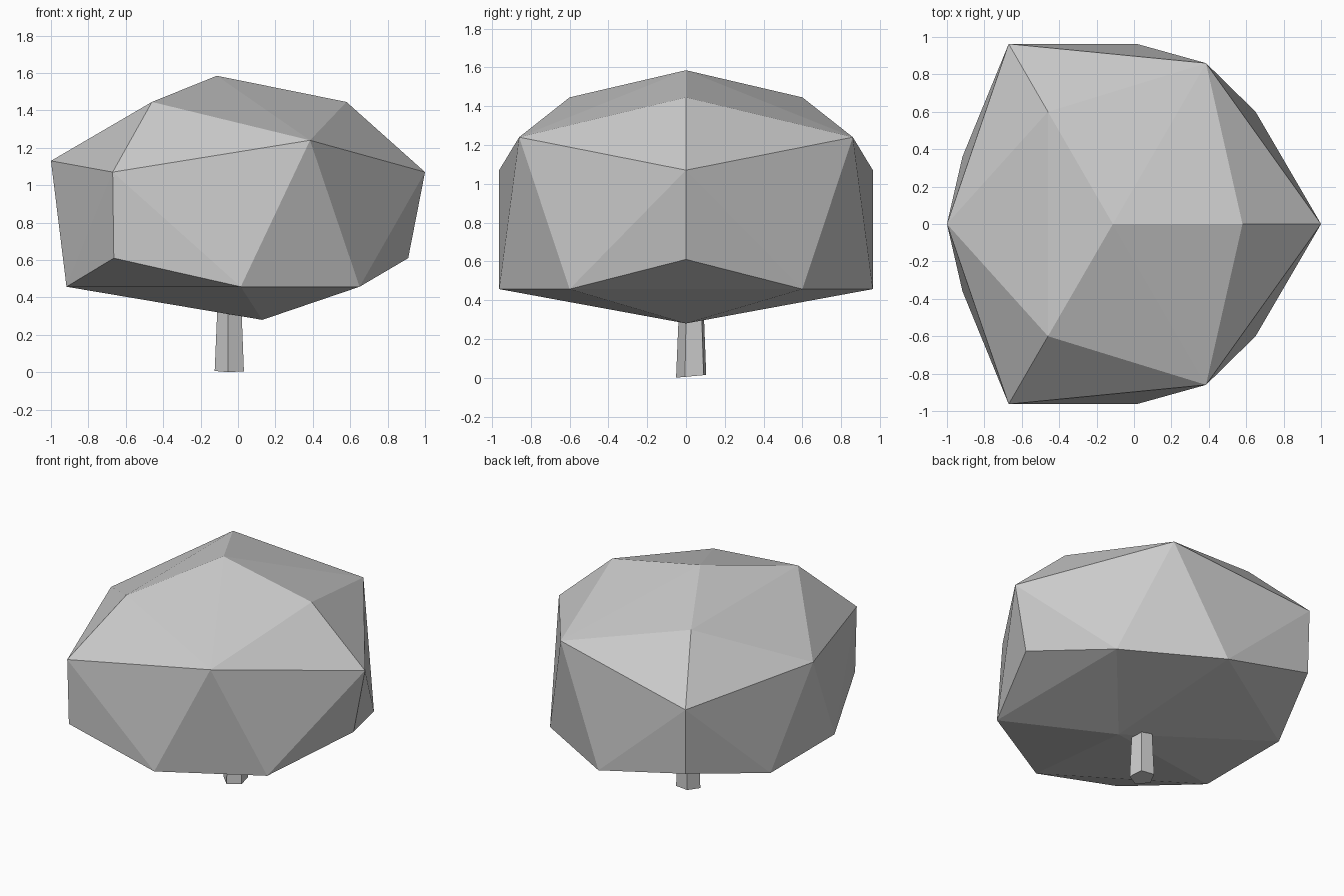
import bpy, bmesh, math
from mathutils import Matrix, Vector

cube = bpy.data.objects.get("Cube")
if cube:
    bpy.data.objects.remove(cube, do_unlink=True)


def make_material(name, color):
    mat = bpy.data.materials.new(name)
    mat.use_nodes = True
    mat.diffuse_color = color
    bsdf = next(n for n in mat.node_tree.nodes if n.type == 'BSDF_PRINCIPLED')
    bsdf.inputs["Base Color"].default_value = color
    return mat


def finish(bm, name, mat):
    bmesh.ops.recalc_face_normals(bm, faces=bm.faces)
    mesh = bpy.data.meshes.new(name)
    bm.to_mesh(mesh)
    bm.free()
    mesh.materials.append(mat)
    obj = bpy.data.objects.new(name, mesh)
    bpy.context.collection.objects.link(obj)
    return obj


grey = make_material("plain grey", (0.6, 0.6, 0.6, 1))

# Crown: faceted hull, corners given for one half and mirrored across y
centre_points = [(-0.113, 0, 1.585), (0.58, 0, 1.445), (-1, 0, 1.13),
                 (1, 0, 1.07), (0.91, 0, 0.61), (0.13, 0, 0.28)]
side_points = [(-0.46, 0.6, 1.445), (0.385, 0.86, 1.24), (-0.67, 0.963, 1.07),
               (-0.664, 0.953, 0.61), (0.65, 0.6, 0.457),
               (0.015, 0.963, 0.457), (-0.917, 0.36, 0.457)]
bm = bmesh.new()
for p in centre_points + side_points:
    bm.verts.new(p)
for x, y, z in side_points:
    bm.verts.new((x, -y, z))
bmesh.ops.convex_hull(bm, input=bm.verts)
finish(bm, "tree_crown", grey)

# Trunk: tapered five-sided post with a slightly slanted foot
bm = bmesh.new()
height = 0.4
bmesh.ops.create_cone(bm, cap_ends=True, segments=5, radius1=0.083,
                      radius2=0.066, depth=height,
                      matrix=Matrix.Translation((0, 0, height / 2)))
turn = math.radians(-8) - math.atan2(bm.verts[:][0].co.y, bm.verts[:][0].co.x) \
    + math.radians(270)
bmesh.ops.rotate(bm, verts=bm.verts, cent=Vector(),
                 matrix=Matrix.Rotation(turn, 3, 'Z'))
for v in bm.verts:
    if v.co.z < height / 2:
        v.co.z = 0.008 + 0.09 * v.co.y
    v.co += Vector((-0.043, 0.031, 0))
finish(bm, "tree_trunk", grey)
